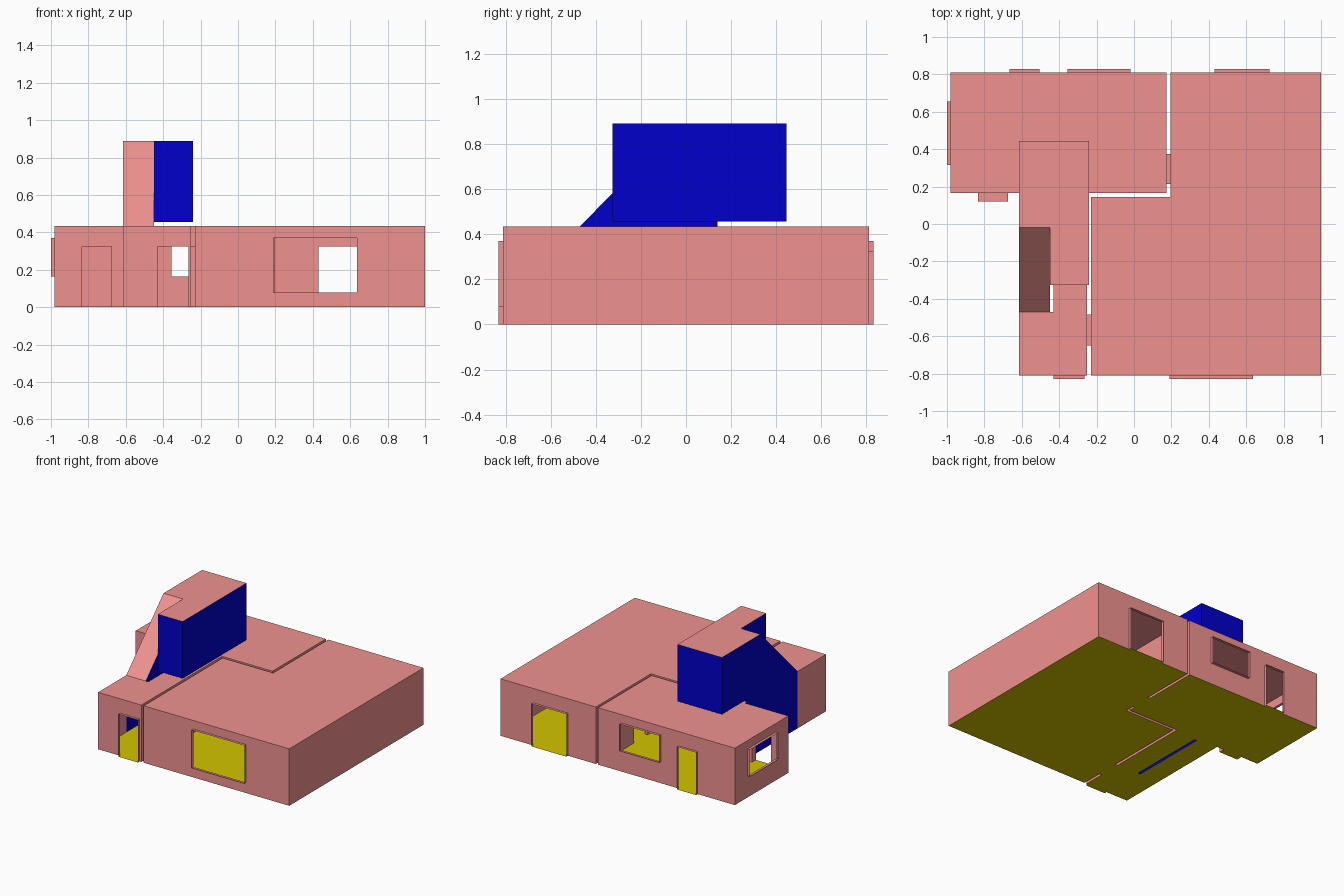
import bpy, bmesh

if "Cube" in bpy.data.objects:
    bpy.data.objects.remove(bpy.data.objects["Cube"])

def material(name, rgb):
    m = bpy.data.materials.new(name)
    m.diffuse_color = (*rgb, 1)
    m.use_nodes = True
    m.node_tree.nodes["Principled BSDF"].inputs["Base Color"].default_value = m.diffuse_color
    return m

MATS = [material("pink", (0.87, 0.29, 0.28)),
        material("blue", (0.0, 0.0, 0.6)),
        material("yellow", (0.65, 0.55, 0.0))]
PINK, BLUE, YELLOW = range(3)
H = 0.435            # ground floor ceiling
U0, U1 = 0.455, 0.89  # upper floor and ceiling
DOOR = 0.325

class Part:
    """Collects thin flat faces and turns them into one object."""
    def __init__(self, name):
        self.name, self.bm = name, bmesh.new()

    def face(self, pts, mat):
        f = self.bm.faces.new([self.bm.verts.new(p) for p in pts])
        f.material_index = mat

    def slab(self, x0, x1, y0, y1, z, mat):
        self.face([(x0, y0, z), (x1, y0, z), (x1, y1, z), (x0, y1, z)], mat)

    def wall(self, p, q, z0, z1, mat, openings=()):
        """Wall from p to q, outside on the right; openings are (a, b, sill, head, depth)."""
        ax = 0 if p[1] == q[1] else 1
        s = 1 if q[ax] > p[ax] else -1
        out = -s if ax == 0 else s

        def pt(u, z, d=0):
            v = p[1 - ax] + out * d
            return (u, v, z) if ax == 0 else (v, u, z)

        def panel(a, b, lo, hi):
            if abs(b - a) > 1e-5 and hi - lo > 1e-5:
                self.face([pt(a, lo), pt(b, lo), pt(b, hi), pt(a, hi)], mat)

        at = p[ax]
        for a, b, lo, hi, d in sorted(openings, key=lambda o: s * o[0]):
            if s < 0:
                a, b = b, a
            panel(at, a, z0, z1)
            panel(a, b, z0, lo)
            panel(a, b, hi, z1)
            if d:  # reveal: two jambs, head and sill
                for u in (a, b):
                    self.face([pt(u, lo), pt(u, lo, d), pt(u, hi, d), pt(u, hi)], mat)
                for z in (lo, hi):
                    self.face([pt(a, z), pt(b, z), pt(b, z, d), pt(a, z, d)],
                              YELLOW if z == 0 else mat)
            at = b
        panel(at, q[ax], z0, z1)

    def finish(self):
        bmesh.ops.remove_doubles(self.bm, verts=self.bm.verts, dist=1e-4)
        me = bpy.data.meshes.new(self.name)
        for m in MATS:
            me.materials.append(m)
        self.bm.to_mesh(me)
        self.bm.free()
        bpy.context.collection.objects.link(bpy.data.objects.new(self.name, me))

def room(part, corners, openings):
    for i, p in enumerate(corners):
        part.wall(p, corners[(i + 1) % len(corners)], 0, H, PINK, openings.get(i, ()))

# Large L-shaped living room
living = Part("living_room")
room(living, [(-.23, -.81), (1, -.81), (1, .81), (.195, .81), (.195, .145), (-.23, .145)],
     {0: [(.19, .635, .08, .37, .02)],
      2: [(.43, .725, 0, DOOR, .02)],
      3: [(.215, .375, 0, DOOR, 0)],
      5: [(-.65, -.485, 0, DOOR, 0)]})
for z, mat in ((0, YELLOW), (H, PINK)):
    living.face([(-.23, -.81, z), (1, -.81, z), (1, .81, z), (.195, .81, z),
                 (.195, .145, z), (-.23, .145, z)], mat)
living.finish()

# Kitchen at the back left with the hall leading to the front door
kitchen = Part("kitchen_and_hall")
path = [(-.615, -.47), (-.615, -.81), (-.25, -.81), (-.25, .165), (.175, .165),
        (.175, .81), (-.98, .81), (-.98, .165), (-.615, .165)]
holes = {1: [(-.43, -.265, 0, DOOR, .02)],
         2: [(-.65, -.485, 0, DOOR, .02)],
         4: [(.215, .375, 0, DOOR, .02)],
         5: [(-.665, -.505, 0, DOOR, .02), (-.355, -.02, .165, .37, .02)],
         6: [(.315, .655, .165, .37, .02)],
         7: [(-.835, -.675, 0, DOOR, .045)]}
for i in range(len(path) - 1):
    kitchen.wall(path[i], path[i + 1], 0, H, PINK, holes.get(i, ()))
for z, mat in ((0, YELLOW), (H, PINK)):
    # stays clear of the slot inside the stair wall
    kitchen.face([(-.615, .14, z), (-.43, .14, z), (-.43, -.47, z), (-.615, -.47, z),
                  (-.615, -.81, z), (-.25, -.81, z), (-.25, .165, z), (.175, .165, z),
                  (.175, .81, z), (-.98, .81, z), (-.98, .165, z), (-.615, .165, z)], mat)
kitchen.slab(-.615, -.45, -.47, .14, 0, YELLOW)
kitchen.finish()

# Stairwell: outer wall, partition and sloped ceiling
stairs = Part("stairwell")
def profile(x, yz):
    stairs.face([(x, y, z) for y, z in yz], BLUE)
profile(-.615, [(-.47, 0), (.165, 0), (.165, H), (.14, H), (.14, U0), (.445, U0),
                (.445, U1), (-.02, U1), (-.47, H)])
profile(-.45, [(-.47, 0), (.14, 0), (.14, U0), (-.325, U0), (-.325, .582), (-.47, H)])
profile(-.45, [(-.325, .582), (-.02, U1), (-.325, U1)])
stairs.wall((-.43, -.47), (-.43, .14), 0, H, BLUE)
for y in (-.47, .14):
    stairs.wall((-.45, y), (-.43, y), 0, H, BLUE)
stairs.wall((-.615, .14), (-.45, .14), H, U0, BLUE)
stairs.face([(-.615, -.47, H), (-.45, -.47, H), (-.45, -.02, U1), (-.615, -.02, U1)], PINK)
stairs.finish()

# Upper landing
landing = Part("upper_landing")
landing.wall((-.45, -.325), (-.24, -.325), U0, U1, BLUE)
landing.wall((-.24, -.325), (-.24, .445), U0, U1, BLUE)
landing.wall((-.24, .445), (-.615, .445), U0, U1, BLUE)
for z, y, mat in ((U0, .14, YELLOW), (U1, -.02, PINK)):
    landing.face([(-.45, -.325, z), (-.24, -.325, z), (-.24, .445, z), (-.615, .445, z),
                  (-.615, y, z), (-.45, y, z)], mat)
landing.finish()
